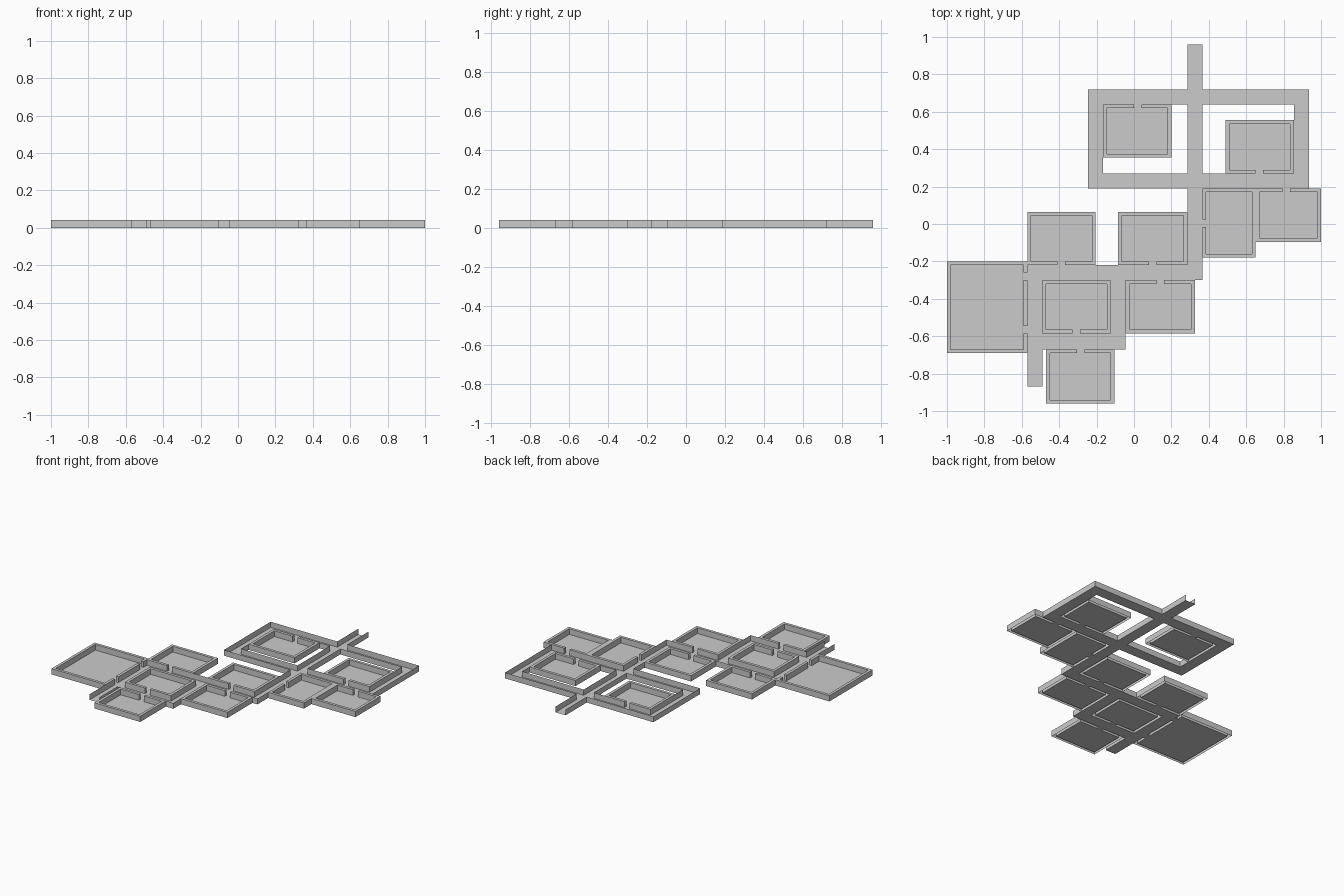
import bpy, bmesh
from mathutils import Vector

if "Cube" in bpy.data.objects:
    bpy.data.objects.remove(bpy.data.objects["Cube"])

H = 0.041   # wall height
T = 0.02    # room wall thickness
D = 0.04    # door width

# x0, x1, y0, y1, doors as (side, start)
ROOMS = [
    (-0.165, 0.20, 0.355, 0.64, [("N", 0.0)]),
    (0.49, 0.855, 0.27, 0.555, [("S", 0.65)]),
    (0.365, 0.65, -0.18, 0.19, [("W", -0.015)]),
    (0.65, 1.0, -0.095, 0.19, [("N", 0.795)]),
    (-0.57, -0.205, -0.22, 0.065, [("S", -0.41)]),
    (-0.085, 0.285, -0.22, 0.065, [("S", 0.08)]),
    (-1.0, -0.57, -0.69, -0.20, [("E", -0.30), ("E", -0.585)]),
    (-0.49, -0.125, -0.585, -0.30, [("S", -0.33)]),
    (-0.045, 0.325, -0.585, -0.30, [("N", 0.12)]),
    (-0.47, -0.105, -0.96, -0.67, [("N", -0.305)]),
]
CORRIDORS = [
    (0.285, 0.365, -0.30, 0.96),
    (-0.245, 0.935, 0.64, 0.72), (-0.245, 0.935, 0.19, 0.27),
    (-0.245, -0.165, 0.19, 0.72), (0.855, 0.935, 0.19, 0.72),
    (-0.57, 0.365, -0.30, -0.22), (-0.57, -0.49, -0.87, -0.22),
    (-0.125, -0.045, -0.67, -0.22), (-0.57, -0.045, -0.67, -0.585),
]


def inside(r, x, y, e=0.0):
    return r[0] - e < x < r[1] + e and r[2] - e < y < r[3] + e


def plan_mesh(name, xs, ys, kind, wall_between):
    """Grid of cells: 'floor' at z=0, 'wall' top at z=H, None empty."""
    xs, ys = sorted(set(xs)), sorted(set(ys))
    bm = bmesh.new()

    def quad(pts, normal):
        f = bm.faces.new([bm.verts.new(p) for p in pts])
        f.normal_update()
        if f.normal.dot(Vector(normal)) < 0:
            f.normal_flip()

    def cell(i, j):
        if 0 <= i < len(xs) - 1 and 0 <= j < len(ys) - 1:
            return kind((xs[i] + xs[i + 1]) / 2, (ys[j] + ys[j + 1]) / 2)
        return None

    def upright(a, b, k1, k2, axis):
        mid = ((a[0] + b[0]) / 2, (a[1] + b[1]) / 2)
        if k1 != k2 and wall_between(k1, k2, *mid):
            rank = {"floor": 0, None: 1, "wall": 2}
            s = 1 if rank[k2] < rank[k1] else -1
            quad([(*a, 0), (*b, 0), (*b, H), (*a, H)], (axis[0] * s, axis[1] * s, 0))

    for i in range(len(xs)):
        for j in range(len(ys)):
            k = cell(i, j)
            if k:
                z = H if k == "wall" else 0
                quad([(xs[i], ys[j], z), (xs[i + 1], ys[j], z),
                      (xs[i + 1], ys[j + 1], z), (xs[i], ys[j + 1], z)], (0, 0, 1))
            if j < len(ys) - 1:
                upright((xs[i], ys[j]), (xs[i], ys[j + 1]), cell(i - 1, j), k, (1, 0))
            if i < len(xs) - 1:
                upright((xs[i], ys[j]), (xs[i + 1], ys[j]), cell(i, j - 1), k, (0, 1))
    bmesh.ops.remove_doubles(bm, verts=bm.verts, dist=1e-5)
    me = bpy.data.meshes.new(name)
    bm.to_mesh(me)
    bm.free()
    bpy.context.collection.objects.link(bpy.data.objects.new(name, me))


# Rooms: floor, thick hollow walls and door gaps
def room(index, x0, x1, y0, y1, doors):
    gaps = []
    for side, s in doors:
        gaps.append({"N": (s, s + D, y1 - T, y1), "S": (s, s + D, y0, y0 + T),
                     "W": (x0, x0 + T, s, s + D), "E": (x1 - T, x1, s, s + D)}[side])
    areas = [(x0 + T, x1 - T, y0 + T, y1 - T)] + gaps
    xs = [x0, x1] + [v for a in areas for v in a[:2]]
    ys = [y0, y1] + [v for a in areas for v in a[2:]]
    plan_mesh(f"room_{index}", xs, ys,
              lambda x, y: "floor" if any(inside(a, x, y) for a in areas) else "wall",
              lambda a, b, x, y: "wall" in (a, b))


for n, r in enumerate(ROOMS, 1):
    room(n, *r)

# Corridors: one floor with thin side walls, open at the two ends and beside rooms
cx = [v for r in CORRIDORS + ROOMS for v in r[:2]]
cy = [v for r in CORRIDORS + ROOMS for v in r[2:4]]
plan_mesh("corridors", cx, cy,
          lambda x, y: "floor" if any(inside(c, x, y) for c in CORRIDORS) else None,
          lambda a, b, x, y: -0.869 < y < 0.959
          and not any(inside(r, x, y, 0.003) for r in ROOMS))
